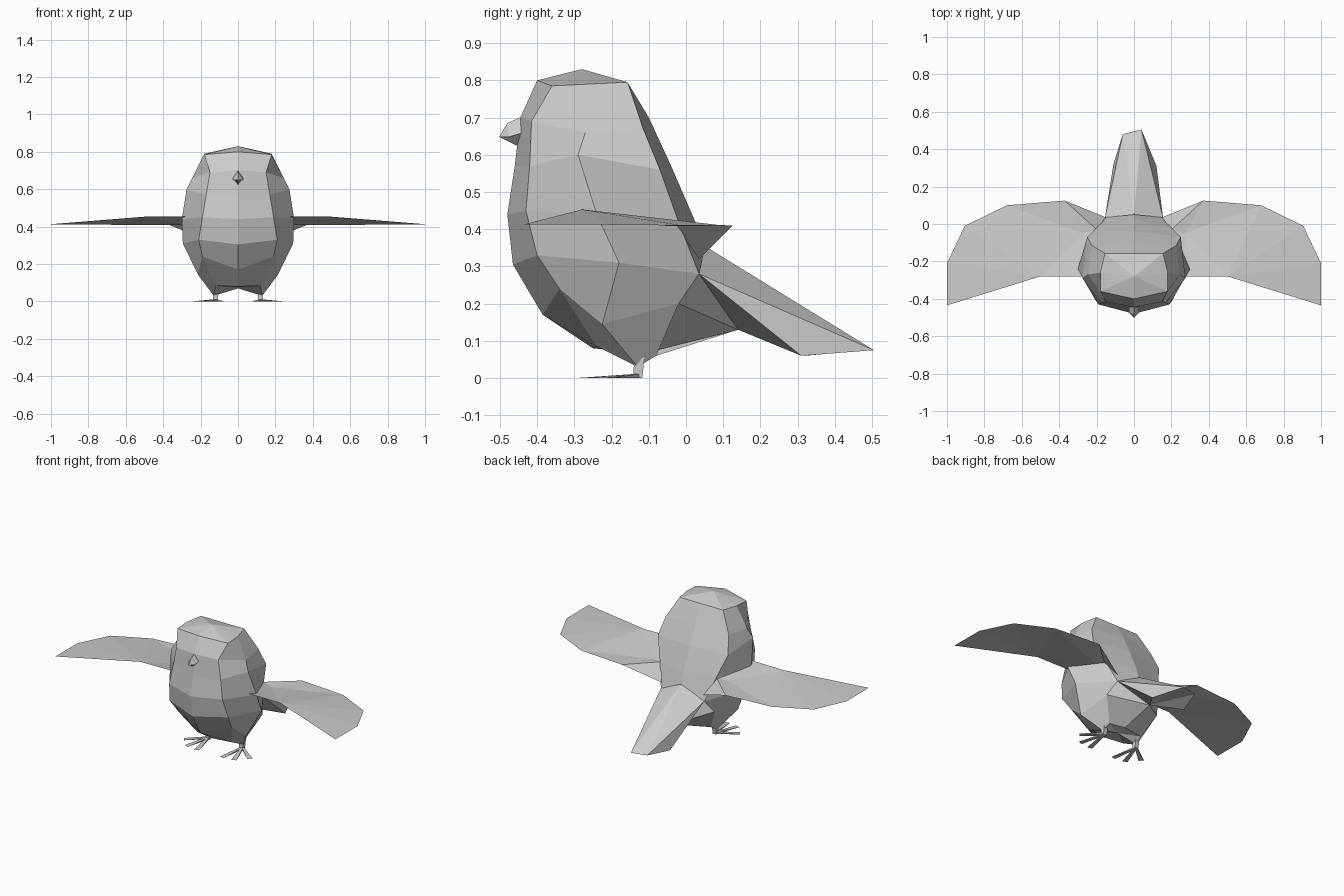
import bpy, bmesh
from mathutils import Vector

grey = bpy.data.materials.new("feather_grey")
grey.diffuse_color = (0.6, 0.6, 0.6, 1)


def make(name, verts, faces, closed=True):
    bm = bmesh.new()
    vs = [bm.verts.new(v) for v in verts]
    for f in faces:
        bm.faces.new([vs[i] for i in f])
    if closed:
        bmesh.ops.recalc_face_normals(bm, faces=bm.faces)
    me = bpy.data.meshes.new(name)
    bm.to_mesh(me)
    bm.free()
    me.materials.append(grey)
    ob = bpy.data.objects.new(name, me)
    bpy.context.collection.objects.link(ob)
    return ob


# Body: half rings from crown to belly, front centre round to back centre
half_rings = [
    [(0, -.40, .80), (.18, -.36, .785), (.18, -.26, .79), (.155, -.157, .795), (0, -.157, .795)],
    [(0, -.445, .70), (.15, -.415, .69), (.245, -.27, .66), (.225, -.115, .67), (0, -.10, .70)],
    [(0, -.46, .57), (.17, -.42, .57), (.275, -.29, .60), (.25, -.07, .56), (0, -.04, .57)],
    [(0, -.48, .44), (.19, -.43, .45), (.30, -.24, .44), (.20, -.02, .42), (0, .025, .42)],
    [(0, -.465, .305), (.21, -.40, .33), (.295, -.18, .31), (.155, .035, .28), (0, .05, .33)],
    [(0, -.385, .17), (.19, -.34, .24), (.215, -.225, .145), (.19, -.02, .20), (0, .14, .13)],
    [(0, -.25, .08), (.12, -.24, .085), (.13, -.13, .03), (.12, -.08, .06), (0, -.08, .075)],
]
verts, faces = [], []
for ring in half_rings:
    verts += ring + [(-x, y, z) for x, y, z in ring[3:0:-1]]
n = 8
for r in range(len(half_rings) - 1):
    for i in range(n):
        j = (i + 1) % n
        a, b = r * n, (r + 1) * n
        faces.append((a + i, a + j, b + j, b + i))
verts += [(0, -.28, .83), (0, -.15, .07)]
top, bottom, last = len(verts) - 2, len(verts) - 1, (len(half_rings) - 1) * n
for i in range(n):
    j = (i + 1) % n
    faces += [(i, j, top), (last + i, last + j, bottom)]
make("body", verts, faces)

# Beak
make("beak",
     [(0, -.435, .705), (0, -.48, .685), (0, -.502, .648), (.03, -.435, .66),
      (-.03, -.435, .66), (0, -.435, .615), (.025, -.475, .648), (-.025, -.475, .648)],
     [(0, 1, 6, 3), (0, 4, 7, 1), (1, 2, 6), (1, 7, 2),
      (3, 6, 2, 5), (4, 5, 2, 7), (0, 3, 5, 4)])

# Tail wedge
make("tail",
     [(0, .05, .355), (.155, .035, .28), (-.155, .035, .28), (.12, .31, .06),
      (-.11, .32, .06), (.04, .505, .075), (-.06, .48, .075), (0, .14, .13)],
     [(0, 5, 6), (0, 1, 5), (1, 3, 5), (0, 6, 2), (2, 6, 4),
      (1, 7, 3), (2, 4, 7), (7, 5, 3), (7, 6, 5), (7, 4, 6), (0, 2, 7, 1)])

for side, s in (("right", 1), ("left", -1)):
    # Wing: thin sheet folding down into the flank at the rear
    wing = [(.27, -.28, .455), (.50, -.28, .453), (1, -.435, .413), (1, -.21, .412),
            (.905, -.01, .41), (.68, .10, .41), (.37, .125, .41), (.15, .035, .32),
            (.20, -.03, .415), (.27, -.05, .408)]
    wing_faces = [(0, 1, 9), (1, 5, 9), (1, 4, 5), (1, 3, 4), (1, 2, 3),
                  (9, 5, 6), (9, 6, 8), (8, 6, 7), (0, 9, 8)]
    make(side + "_wing", [(s * x, y, z) for x, y, z in wing],
         [f[::-s] for f in wing_faces], closed=False)

    # Leg: short square post
    leg = []
    for cx, cy, z, w in ((.12, -.125, .055, .014), (.12, -.13, 0, .012)):
        leg += [(s * (cx + w * u), cy + w * v, z)
                for u, v in ((1, 1), (-1, 1), (-1, -1), (1, -1))]
    make(side + "_leg", leg, [(0, 1, 2, 3), (4, 5, 6, 7)] +
         [(i, (i + 1) % 4, 4 + (i + 1) % 4, 4 + i) for i in range(4)])

    # Toes: flat wedges widening towards the tip
    heel = Vector((.12 * s, -.125, 0))
    for k, (tx, ty) in enumerate(((.235, -.215), (.17, -.285), (.09, -.295))):
        tip = Vector((tx * s, ty, 0))
        d = (tip - heel).normalized()
        p = Vector((-d.y, d.x, 0))
        up = Vector((0, 0, .012))
        toe = [heel + p * .006, heel - p * .006, tip - p * .016, tip + p * .016,
               heel + p * .006 + up, heel - p * .006 + up]
        make(f"{side}_toe_{k + 1}", toe,
             [(0, 1, 2, 3), (4, 5, 2, 3), (0, 1, 5, 4), (0, 4, 3), (1, 5, 2)])
